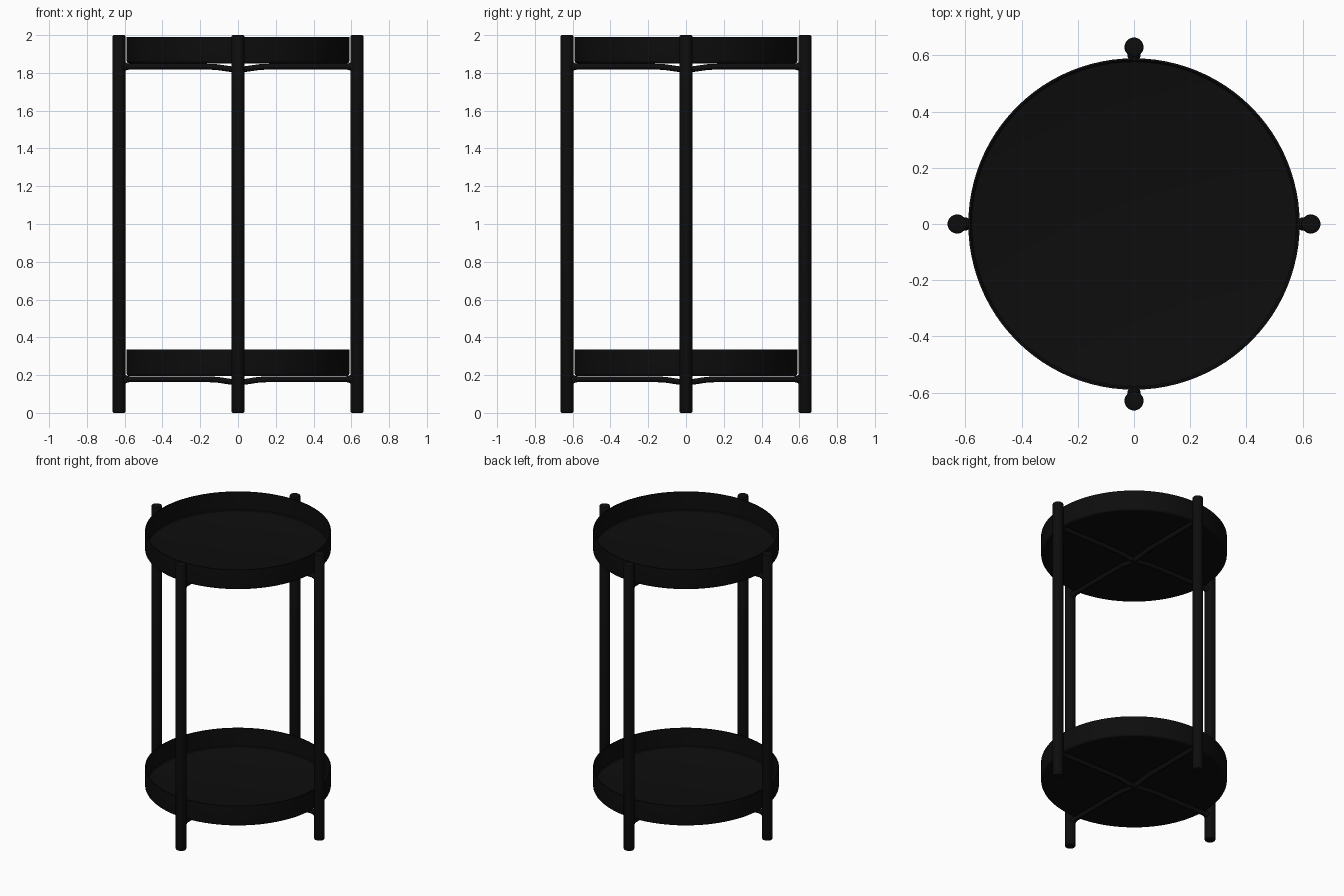
import bpy, math
from mathutils import Vector, Matrix

cube = bpy.data.objects.get("Cube")
if cube:
    bpy.data.objects.remove(cube, do_unlink=True)

# Single near-black painted metal
black = bpy.data.materials.new("black_metal")
black.use_nodes = True
colour = (0.004, 0.004, 0.004, 1)
black.diffuse_color = colour
bsdf = black.node_tree.nodes["Principled BSDF"]
bsdf.inputs["Base Color"].default_value = colour
bsdf.inputs["Roughness"].default_value = 0.6


def lathe(name, profile, sides, matrix):
    """Revolve (radius, height) points about z; radius 0 makes a pole."""
    verts, faces, rings = [], [], []
    for r, h in profile:
        count = 1 if r == 0 else sides
        rings.append([len(verts) + i for i in range(count)])
        for i in range(count):
            a = math.tau * i / sides
            verts.append((r * math.cos(a), r * math.sin(a), h))
    for low, high in zip(rings, rings[1:]):
        for i in range(sides):
            j = (i + 1) % sides
            if len(low) == 1:
                faces.append((low[0], high[j], high[i]))
            elif len(high) == 1:
                faces.append((low[i], low[j], high[0]))
            else:
                faces.append((low[i], low[j], high[j], high[i]))
    mesh = bpy.data.meshes.new(name)
    mesh.from_pydata(verts, [], faces)
    mesh.materials.append(black)
    obj = bpy.data.objects.new(name, mesh)
    bpy.context.collection.objects.link(obj)
    obj.matrix_world = matrix
    mesh.shade_smooth()
    mesh.set_sharp_from_angle(angle=math.radians(35))
    return obj


LEG_POS, LEG_R = 0.63, 0.034
leg_profile = [(0, 0), (LEG_R - 0.007, 0), (LEG_R - 0.002, 0.002), (LEG_R, 0.007),
               (LEG_R, 1.993), (LEG_R - 0.002, 1.998), (LEG_R - 0.007, 2), (0, 2)]

# Thin-walled tray: underside, rounded corner, rim, inner wall, floor
bend = [(0.575 + 0.015 * math.sin(t), 0.015 - 0.015 * math.cos(t))
        for t in (math.pi / 2 * k / 5 for k in range(6))]
tray_profile = ([(0, 0)] + bend + [(0.59, 0.14), (0.583, 0.14), (0.583, 0.017),
                (0.578, 0.01), (0.572, 0.008), (0, 0.008)])

# Flared weld joining bar to leg
collar_profile = [(0.016, 0), (0.018, 0.012), (0.023, 0.022), (0.023, 0.03)]


def cross_bar(name, angle, height):
    """Round bar that dips under the middle of the tray."""
    half = [(0, -0.015), (0.035, -0.014), (0.07, -0.009), (0.11, -0.003), (0.17, 0), (0.615, 0)]
    points = [(-x, z) for x, z in reversed(half[1:])] + half
    curve = bpy.data.curves.new(name, "CURVE")
    curve.dimensions = "3D"
    curve.bevel_depth = 0.016
    curve.bevel_resolution = 3
    curve.use_fill_caps = True
    spline = curve.splines.new("POLY")
    spline.points.add(len(points) - 1)
    for p, (x, z) in zip(spline.points, points):
        p.co = (x, 0, z, 1)
    spline.use_smooth = True
    curve.materials.append(black)
    obj = bpy.data.objects.new(name, curve)
    bpy.context.collection.objects.link(obj)
    obj.matrix_world = Matrix.Translation((0, 0, height)) @ Matrix.Rotation(angle, 4, "Z")


# Four round legs
sides = ["left", "back", "right", "front"]
for i, side in enumerate(sides):
    turn = Matrix.Rotation(i * math.pi / 2, 4, "Z")
    lathe(side + "_leg", leg_profile, 32, turn @ Matrix.Translation((LEG_POS, 0, 0)))

# Two trays, each on a pair of crossed bars
for level, base in (("lower", 0.195), ("upper", 1.85)):
    lathe(level + "_tray", tray_profile, 96, Matrix.Translation((0, 0, base)))
    bar_z = base - 0.0165
    cross_bar(level + "_side_bar", 0, bar_z)
    cross_bar(level + "_depth_bar", math.pi / 2, bar_z)
    for i, side in enumerate(sides):
        place = (Matrix.Rotation(i * math.pi / 2, 4, "Z")
                 @ Matrix.Translation(Vector((0.575, 0, bar_z)))
                 @ Matrix.Rotation(math.pi / 2, 4, "Y"))
        lathe(f"{level}_{side}_collar", collar_profile, 20, place)
